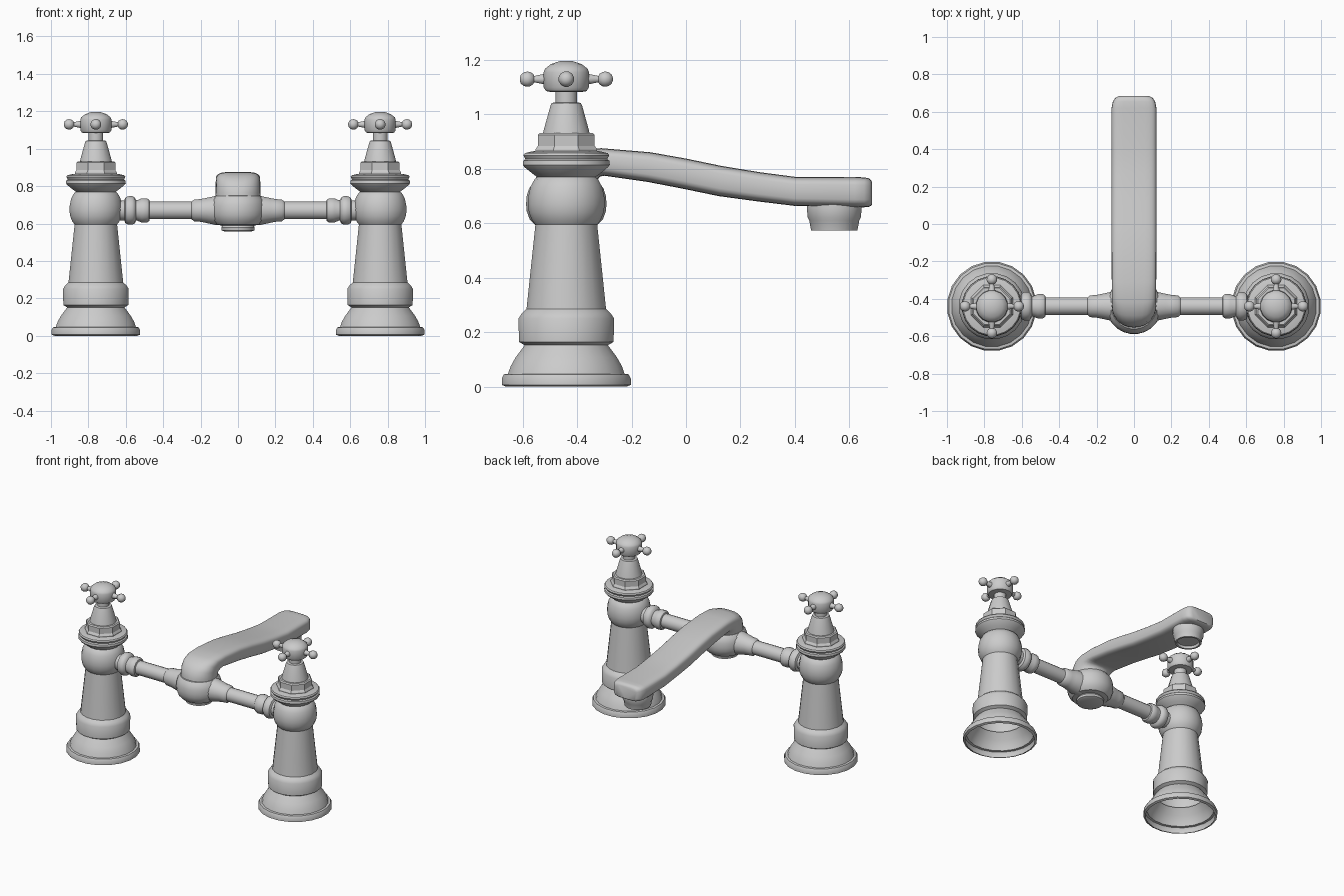
import bpy, bmesh, math
from mathutils import Vector, Matrix

Y0 = -0.44          # depth of the bridge and pillars
PX = 0.76           # pillar distance from centre
ZB = 0.67           # height of the bridge axis


def finish(name, bm, angle=35):
    bmesh.ops.recalc_face_normals(bm, faces=bm.faces)
    me = bpy.data.meshes.new(name)
    bm.to_mesh(me)
    bm.free()
    me.shade_smooth()
    me.set_sharp_from_angle(angle=math.radians(angle))
    ob = bpy.data.objects.new(name, me)
    bpy.context.collection.objects.link(ob)
    return ob


def skin(bm, rings, cap_start, cap_end):
    n = len(rings[0])
    for a, b in zip(rings, rings[1:]):
        for i in range(n):
            j = (i + 1) % n
            bm.faces.new((a[i], a[j], b[j], b[i]))
    if cap_start:
        bm.faces.new(rings[0][::-1])
    if cap_end:
        bm.faces.new(rings[-1])


def lathe(name, profile, loc, direction=(0, 0, 1), sides=20, cap_start=False, cap_end=True, angle=35):
    """Revolve (radius, height) pairs about an axis through loc."""
    bm = bmesh.new()
    rot = Vector((0, 0, 1)).rotation_difference(Vector(direction)).to_matrix().to_4x4()
    mat = Matrix.Translation(loc) @ rot
    rings = []
    for r, h in profile:
        rings.append([bm.verts.new(mat @ Vector((r * math.cos(t), r * math.sin(t), h)))
                      for t in (2 * math.pi * (i + 0.5) / sides for i in range(sides))])
    skin(bm, rings, cap_start, cap_end)
    return finish(name, bm, angle)


pillar = [(.225, .0), (.24, .006), (.24, .03), (.232, .045), (.217, .047), (.207, .075), (.188, .108),
          (.155, .152), (.176, .164), (.178, .25), (.165, .27), (.148, .285), (.115, .595),
          (.128, .612), (.139, .64), (.143, .67), (.141, .70), (.133, .735), (.118, .762), (.105, .772)]
collar = [(.105, .768), (.125, .782), (.155, .806), (.162, .815), (.160, .83), (.152, .836),
          (.160, .85), (.154, .858), (.12, .866)]
nut = [(.122, .86), (.122, .872), (.113, .885), (.113, .925), (.105, .932)]
bonnet = [(.088, .928), (.084, .945), (.06, 1.03), (.055, 1.042), (.04, 1.045), (.04, 1.09)]
cap = [(.06, 1.083), (.076, 1.086), (.085, 1.10), (.085, 1.155), (.08, 1.168), (.058, 1.185), (.025, 1.196)]
spoke = [(.022, .07), (.018, .09), (.012, .118), (.02, .122), (.027, .133), (.029, .143),
         (.026, .156), (.017, .167), (.006, .171)]
arm = [(.085, .05), (.078, .125), (.068, .17), (.062, .20), (.059, .235), (.048, .248), (.048, .472),
       (.058, .475), (.066, .487), (.066, .515), (.056, .538), (.056, .545), (.07, .552), (.078, .565),
       (.078, .585), (.07, .602), (.055, .608), (.055, .67)]

for side, sx in (("left", -1), ("right", 1)):
    base = (sx * PX, Y0, 0)
    # Pillar, open underneath
    lathe(side + "_pillar", pillar, base)
    lathe(side + "_collar", collar, base)
    lathe(side + "_nut", nut, base, sides=8, angle=25)
    lathe(side + "_bonnet", bonnet, base, sides=16)
    # Cross handle
    lathe(side + "_handle_cap", cap, base, sides=16, cap_start=True)
    for k in range(4):
        d = (math.cos(k * math.pi / 2), math.sin(k * math.pi / 2), 0)
        lathe(f"{side}_handle_spoke_{k + 1}", spoke, (sx * PX, Y0, 1.13), d, sides=12, angle=60)
    # Bridge arm with its rings
    lathe(side + "_bridge_arm", arm, (0, Y0, ZB), (sx, 0, 0), sides=16)

# Central body with bottom plug
body = [(.075, .558), (.088, .564), (.09, .578), (.082, .59), (.115, .594), (.136, .615), (.147, .645),
        (.149, .67), (.147, .70), (.138, .728), (.122, .747), (.10, .752)]
lathe("bridge_body", body, (0, Y0, 0), sides=24, cap_start=True)

# Spout: each section is top (y, z), bottom (y, z), half width, squareness
sections = [
    ((-.555, .72), (-.325, .72), .12, 2.0),
    ((-.552, .765), (-.325, .752), .119, 2.1),
    ((-.535, .815), (-.322, .765), .118, 2.4),
    ((-.49, .855), (-.315, .772), .118, 3.0),
    ((-.42, .874), (-.30, .775), .118, 3.6),
    ((-.31, .876), (-.28, .772), .119, 4.0),
    ((-.13, .861), (-.14, .752), .12, 4.2),
    ((.0, .838), (-.01, .727), .12, 4.2),
    ((.13, .811), (.12, .700), .12, 4.2),
    ((.27, .788), (.26, .681), .12, 4.2),
    ((.40, .771), (.40, .664), .12, 4.2),
    ((.62, .770), (.62, .659), .12, 4.2),
    ((.655, .769), (.655, .659), .113, 4.2),
    ((.674, .765), (.674, .661), .10, 4.2),
    ((.684, .753), (.684, .668), .082, 4.0),
]
bm = bmesh.new()
rings = []
for top, bot, w, power in sections:
    t, b = Vector((0, *top)), Vector((0, *bot))
    mid, half = (t + b) / 2, (t - b) / 2
    ring = []
    for i in range(28):
        c, s = math.cos(2 * math.pi * i / 28), math.sin(2 * math.pi * i / 28)
        u = math.copysign(abs(c) ** (2 / power), c)
        v = math.copysign(abs(s) ** (2 / power), s)
        ring.append(bm.verts.new(mid + half * v + Vector((u * w, 0, 0))))
    rings.append(ring)
skin(bm, rings, True, True)
finish("spout", bm, 50)

# Outlet under the spout tip, with a shallow recess
lathe("spout_outlet", [(.10, .675), (.102, .655), (.099, .622), (.093, .61), (.086, .573), (.074, .573), (.07, .59)],
      (0, .545, 0))
